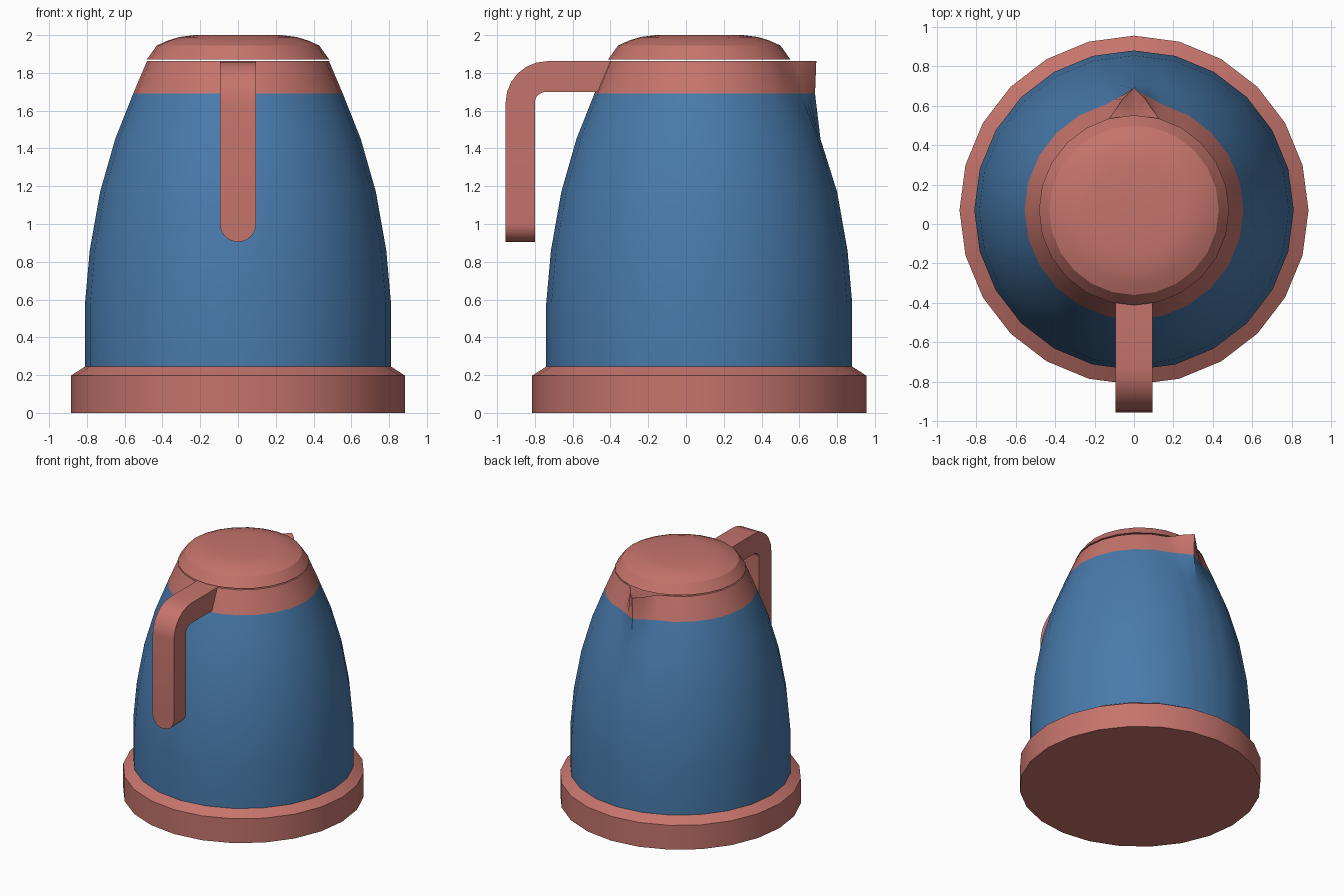
import bpy, bmesh, math

if "Cube" in bpy.data.objects:
    bpy.data.objects.remove(bpy.data.objects["Cube"])

CY = 0.07   # y of the kettle axis
SIDES = 24


def material(name, rgb):
    m = bpy.data.materials.new(name)
    m.diffuse_color = (*rgb, 1)
    m.use_nodes = True
    m.node_tree.nodes["Principled BSDF"].inputs["Base Color"].default_value = m.diffuse_color
    return m


SALMON = material("salmon", (0.56, 0.175, 0.15))
BLUE = material("blue", (0.065, 0.195, 0.41))


def finish(name, bm, mats, angle=30):
    bmesh.ops.recalc_face_normals(bm, faces=bm.faces)
    me = bpy.data.meshes.new(name)
    bm.to_mesh(me)
    bm.free()
    for m in mats:
        me.materials.append(m)
    ob = bpy.data.objects.new(name, me)
    bpy.context.collection.objects.link(ob)
    bpy.ops.object.select_all(action='DESELECT')
    ob.select_set(True)
    bpy.context.view_layer.objects.active = ob
    bpy.ops.object.shade_smooth_by_angle(angle=math.radians(angle))
    return ob


def skin(bm, rings):
    """Join closed rings of points and cap both ends."""
    vs = [[bm.verts.new(p) for p in r] for r in rings]
    for a, b in zip(vs, vs[1:]):
        n = len(a)
        for i in range(n):
            j = (i + 1) % n
            bm.faces.new((a[i], a[j], b[j], b[i]))
    return vs, bm.faces.new(vs[0]), bm.faces.new(vs[-1])


def circle(r, z):
    return [(r * math.sin(2 * math.pi * i / SIDES),
             CY + r * math.cos(2 * math.pi * i / SIDES), z) for i in range(SIDES)]


def lathe(name, profile, mat):
    bm = bmesh.new()
    skin(bm, [circle(r, z) for r, z in profile])
    return finish(name, bm, [mat])


# base and lid
lathe("base", [(0.885, 0), (0.885, 0.197), (0.81, 0.245)], SALMON)
lathe("lid", [(0.482, 1.872), (0.43, 1.945), (0.37, 1.972), (0.31, 1.99),
              (0.23, 2.0)], SALMON)


# body with pouring lip: ring with two extra columns each side of the tip
def body_ring(r, z, tip, bulge):
    a = math.radians(15)
    corner = (r * math.sin(a), r * math.cos(a))
    right = []
    for t, k in ((0.45, 1.0), (0.7, 0.35)):
        right.append((corner[0] * t, tip + (corner[1] - tip) * t + bulge * k))
    ring = [(0, tip)] + right
    ring += [(r * math.sin(a * i), r * math.cos(a * i)) for i in range(1, SIDES)]
    ring += [(-x, y) for x, y in reversed(right)]
    return [(x, CY + y, z) for x, y in ring]


body = [(0.81, 0.245, 0.81, 0), (0.81, 0.58, 0.81, 0), (0.785, 0.86, 0.785, 0),
        (0.73, 1.17, 0.73, 0), (0.65, 1.45, 0.642, 0), (0.555, 1.69, 0.613, 0),
        (0.482, 1.862, 0.62, 0.015)]
bm = bmesh.new()
vs, bottom, top = skin(bm, [body_ring(*p) for p in body])
# sunken channel in the lip
bm.faces.remove(top)
rim = vs[-1]
n = len(rim)
mid = bm.verts.new((0, CY + 0.46, 1.81))
lip = [rim[2], rim[1], rim[0], rim[n - 1], rim[n - 2]]
for a, b in zip(lip, lip[1:]):
    bm.faces.new((a, b, mid))
bm.faces.new([rim[i] for i in range(2, n - 1)] + [mid])
for f in bm.faces:
    f.material_index = 1 if f.calc_center_median().z > 1.68 else 0
finish("body", bm, [BLUE, SALMON])

# handle: stations of outer point, inner point (y, z) and half width
W = 0.095
stations = [((-0.40, 1.862), (-0.46, 1.70), W), ((-0.735, 1.862), (-0.735, 1.70), W)]
for i in range(1, 7):
    t = math.radians(15 * i)
    s, c = math.sin(t), 1 - math.cos(t)
    stations.append(((-0.735 - 0.22 * s, 1.862 - 0.22 * c),
                     (-0.735 - 0.065 * s, 1.70 - 0.055 * c), W))
for i in range(0, 9):
    t = math.radians(11 * i)
    z = 1.0 - W * math.sin(t)
    stations.append(((-0.955, z), (-0.80, z), W * math.cos(t)))
bm = bmesh.new()
skin(bm, [[(-w, *o), (w, *o), (w, *i), (-w, *i)] for o, i, w in stations])
finish("handle", bm, [SALMON])
